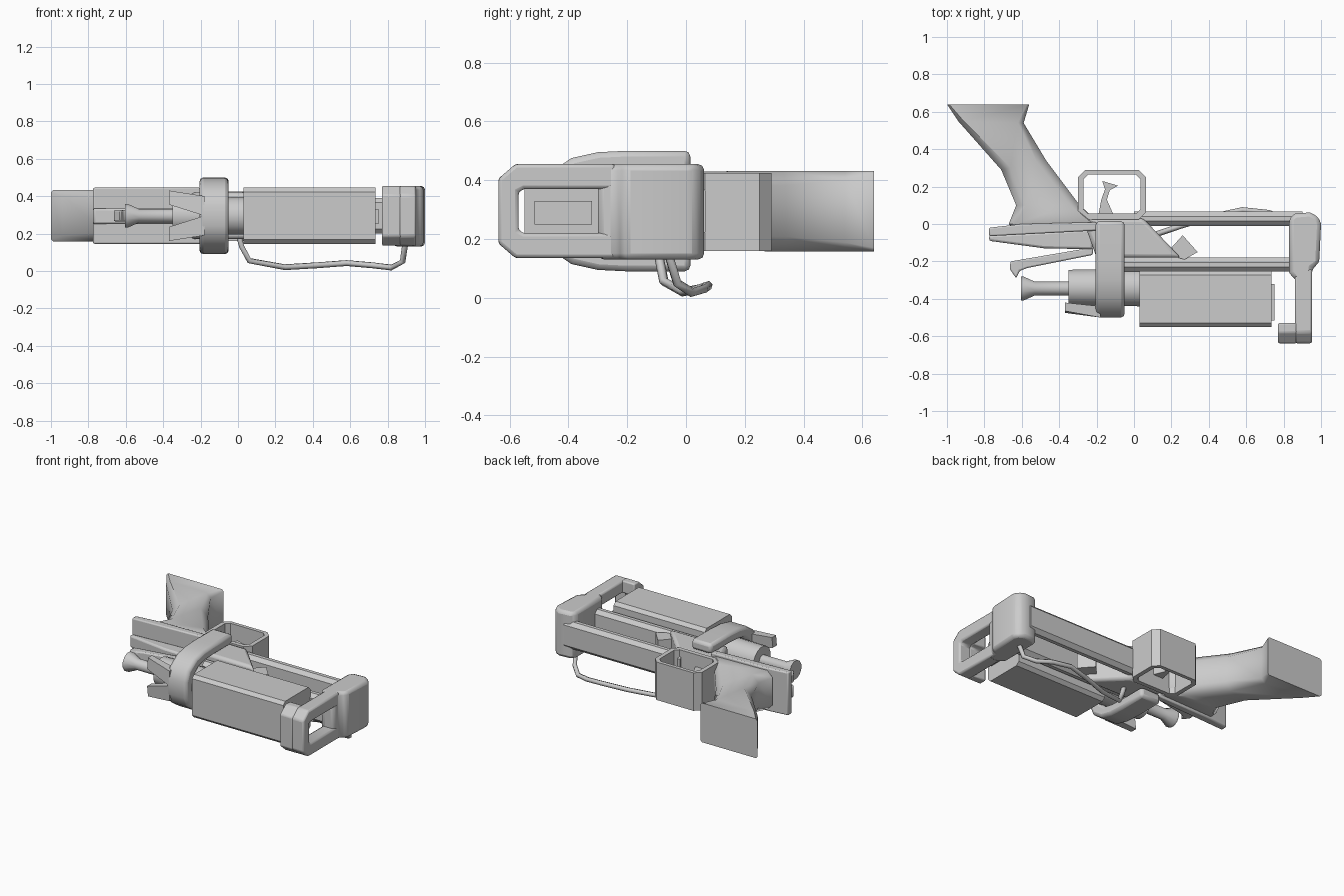
import bpy, bmesh, math
from mathutils import Vector

if "Cube" in bpy.data.objects:
    bpy.data.objects.remove(bpy.data.objects["Cube"])

MID = 0.295  # mirror plane height of the body

def place(axis, a, b, h):
    # 2D profile point plus depth along the extrusion axis
    return {'x': (h, a, b), 'y': (a, h, b), 'z': (a, b, h)}[axis]

def finish(name, bm, bevel=0.0, seg=2, angle=40):
    bmesh.ops.recalc_face_normals(bm, faces=bm.faces)
    me = bpy.data.meshes.new(name)
    bm.to_mesh(me)
    bm.free()
    ob = bpy.data.objects.new(name, me)
    bpy.context.collection.objects.link(ob)
    if bevel:
        m = ob.modifiers.new("bevel", 'BEVEL')
        m.width, m.segments, m.limit_method = bevel, seg, 'ANGLE'
        m.angle_limit = math.radians(40)
    bpy.ops.object.select_all(action='DESELECT')
    ob.select_set(True)
    bpy.context.view_layer.objects.active = ob
    bpy.ops.object.shade_smooth_by_angle(angle=math.radians(angle))
    return ob

def prism(name, axis, pts, lo, hi, bevel=0.0, seg=2):
    bm = bmesh.new()
    a = [bm.verts.new(place(axis, *p, lo)) for p in pts]
    b = [bm.verts.new(place(axis, *p, hi)) for p in pts]
    bm.faces.new(a)
    bm.faces.new(b)
    for i in range(len(pts)):
        j = (i + 1) % len(pts)
        bm.faces.new((a[i], a[j], b[j], b[i]))
    return finish(name, bm, bevel, seg)

def band(name, axis, outer, inner, lo, hi, closed, bevel=0.0):
    bm = bmesh.new()
    rows = [[bm.verts.new(place(axis, *p, h)) for p in loop]
            for loop, h in ((outer, lo), (outer, hi), (inner, hi), (inner, lo))]
    n = len(outer)
    for i in range(n if closed else n - 1):
        j = (i + 1) % n
        for k in range(4):
            r, s = rows[k], rows[(k + 1) % 4]
            bm.faces.new((r[i], r[j], s[j], s[i]))
    if not closed:
        for i in (0, n - 1):
            bm.faces.new([r[i] for r in rows])
    return finish(name, bm, bevel)

def loft(name, sections):
    # each section: left xy, right xy, half height, corner chamfer
    bm, loops = bmesh.new(), []
    for l, r, h, c in sections:
        l, r = Vector(l), Vector(r)
        w = (r - l).length
        loop = []
        for t, z in ((c, -h), (w - c, -h), (w, -h + c), (w, h - c),
                     (w - c, h), (c, h), (0, h - c), (0, -h + c)):
            p = l.lerp(r, t / w)
            loop.append(bm.verts.new((p.x, p.y, MID + z)))
        loops.append(loop)
    for a, b in zip(loops, loops[1:]):
        for i in range(8):
            j = (i + 1) % 8
            bm.faces.new((a[i], a[j], b[j], b[i]))
    bm.faces.new(loops[0])
    bm.faces.new(loops[-1])
    return finish(name, bm, angle=50)

def lathe(name, y, prof, n=12):
    # x, radius pairs spun about an axis along x
    bm = bmesh.new()
    loops = [[bm.verts.new((x, y + r * math.cos(2 * math.pi * (i + .5) / n),
                            MID + r * math.sin(2 * math.pi * (i + .5) / n)))
              for i in range(n)] for x, r in prof]
    for a, b in zip(loops, loops[1:]):
        for i in range(n):
            j = (i + 1) % n
            bm.faces.new((a[i], a[j], b[j], b[i]))
    bm.faces.new(loops[0])
    bm.faces.new(loops[-1])
    return finish(name, bm)

def rect(a0, b0, a1, b1):
    return [(a0, b0), (a1, b0), (a1, b1), (a0, b1)]

def cham(a0, b0, a1, b1, c):
    return [(a0 + c, b0), (a1 - c, b0), (a1, b0 + c), (a1, b1 - c),
            (a1 - c, b1), (a0 + c, b1), (a0, b1 - c), (a0, b0 + c)]

def mirror_loop(half):
    return half + [(a, 2 * MID - b) for a, b in reversed(half)]

# grip, running diagonally into the receiver
loft("grip", [((-1, .64), (-.56, .64), .137, .012), ((-.94, .55), (-.59, .54), .137, .03),
              ((-.71, .29), (-.47, .34), .137, .05), ((-.63, .1), (-.29, .1), .135, .05),
              ((-.67, .0), (-.2, .02), .135, .04), ((-.62, -.05), (-.15, -.03), .12, .03)])
prism("receiver", 'z', [(-.3, .1), (-.22, .03), (.05, .03), (.25, -.18), (-.2, -.18)],
      .17, .42, .02)

# trigger and guard
band("trigger_guard", 'z', cham(-.3, .025, .065, .29, .04), cham(-.27, .055, .035, .265, .025),
     .16, .425, True)
prism("trigger", 'z', [(-.17, .23), (-.085, .205), (-.13, .18), (-.145, .13), (-.11, .05),
                       (-.19, .05), (-.175, .13), (-.155, .185)], .25, .34)

# rear stock plates and lever
prism("stock_plate", 'z', [(-.775, -.02), (-.6, .0), (-.2, .01), (-.2, -.035), (-.775, -.065)],
      .145, .445, .008)
prism("stock_wedge", 'z', [(-.775, -.06), (-.22, -.03), (-.22, -.135), (-.48, -.13),
                           (-.775, -.09)], .25, .335, .012)
prism("rear_lever", 'z', [(-.66, -.2), (-.22, -.125), (-.22, -.165), (-.57, -.235),
                          (-.61, -.25), (-.63, -.29), (-.665, -.24)], .265, .325, .008)

# collar strap round the body
band("collar", 'x',
     mirror_loop([(.015, .5), (-.2, .5), (-.3, .495), (-.39, .475), (-.47, .42), (-.5, .35)]),
     mirror_loop([(.015, .43), (-.19, .43), (-.28, .425), (-.35, .41), (-.4, .37), (-.42, .33)]),
     -.205, -.05, False, .02)

# bolt with flared end, housing behind it
lathe("bolt", -.345, [(-.605, .066), (-.59, .066), (-.53, .038), (-.3, .038)])
lathe("bolt_housing", -.34, [(-.35, .097), (.04, .102)], 16)

# pair of horns flanking the bolt housing
for side, name in ((1, "upper_horn"), (-1, "lower_horn")):
    bm = bmesh.new()
    xz = [(-.37, .135), (-.18, .105), (-.18, .0), (-.37, .06)]
    depth = [(-.42, -.465), (-.44, -.5), (-.44, -.5), (-.43, -.475)]
    loops = [[bm.verts.new((x, d[k], MID + side * z)) for (x, z), d in zip(xz, depth)]
             for k in (0, 1)]
    for l in loops:
        bm.faces.new(l)
    for i in range(4):
        j = (i + 1) % 4
        bm.faces.new((loops[0][i], loops[0][j], loops[1][j], loops[1][i]))
    finish(name, bm)

# main battery box and its end cap
prism("main_box", 'x', cham(-.55, .145, -.25, .445, .022), .03, .735)
prism("box_end_cap", 'x', rect(-.515, .25, -.32, .33), .73, .75)

# two long rails
prism("upper_rail", 'x', cham(-.01, .2, .066, .39, .025), .0, .9)
prism("lower_rail", 'x', cham(-.255, .2, -.18, .39, .025), -.1, .9)

# small angled block between the rails
prism("angled_block", 'z', [(.26, -.06), (.34, -.15), (.27, -.19), (.17, -.16)], .22, .38)

# muzzle frame: solid head, open loop and hooked front bar
prism("frame_head", 'z', [(.83, .03), (.86, .055), (.94, .062), (.985, .04), (1.0, .0),
                          (.99, -.21), (.955, -.235), (.945, -.3), (.86, -.3), (.83, -.26)],
      .13, .455, .04)
band("frame_loop", 'x',
     mirror_loop([(-.24, .455), (-.58, .455), (-.638, .405)]),
     mirror_loop([(-.24, .37), (-.55, .37), (-.57, .36)]), .86, .952, False, .012)
band("frame_hook", 'x',
     mirror_loop([(-.53, .455), (-.58, .455), (-.638, .405)]),
     mirror_loop([(-.53, .37), (-.55, .37), (-.57, .36)]), .77, .87, False, .008)

# loose cable hanging under the rails
cu = bpy.data.curves.new("cable", 'CURVE')
cu.dimensions, cu.bevel_depth, cu.bevel_resolution = '3D', .016, 1
cu.use_fill_caps = True
path = [(.0, -.09, .2), (.02, -.09, .13), (.06, -.075, .055), (.25, -.01, .02), (.42, .04, .03),
        (.58, .075, .042), (.72, .06, .03), (.82, .02, .018), (.88, -.03, .05), (.895, -.06, .15)]
sp = cu.splines.new('POLY')
sp.points.add(len(path) - 1)
for p, c in zip(sp.points, path):
    p.co = (*c, 1)
bpy.context.collection.objects.link(bpy.data.objects.new("cable", cu))
